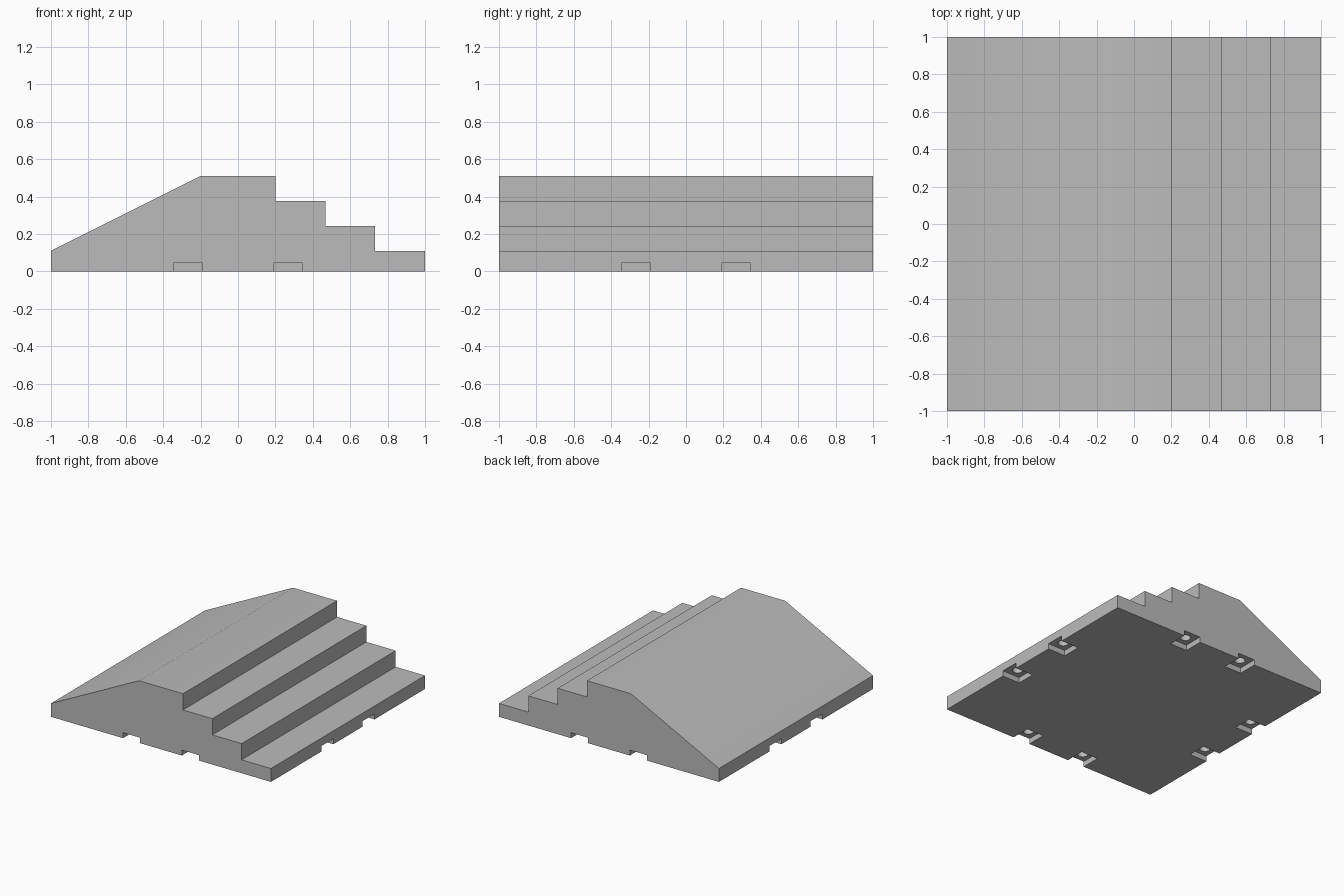
import bpy
import bmesh
import math
from mathutils import Matrix, Vector

cube = bpy.data.objects.get("Cube")
if cube:
    bpy.data.objects.remove(cube, do_unlink=True)

STONE = (0.5, 0.5, 0.5, 1.0)
stone = bpy.data.materials.new("stone grey")
stone.use_nodes = True
stone.diffuse_color = STONE
stone.node_tree.nodes["Principled BSDF"].inputs["Base Color"].default_value = STONE


def add_object(name, bm):
    bmesh.ops.recalc_face_normals(bm, faces=bm.faces)
    mesh = bpy.data.meshes.new(name)
    bm.to_mesh(mesh)
    bm.free()
    mesh.materials.append(stone)
    obj = bpy.data.objects.new(name, mesh)
    bpy.context.collection.objects.link(obj)
    return obj


# Stepped platform: ramp on the right, flat crest, stairs down to the left
BASE, RISE, CREST = 0.11, 0.1335, 0.2
TREAD = (1 - CREST) / 3
profile = [(-1, 0), (1, 0), (1, BASE)]
for step in range(1, 4):
    x = 1 - step * TREAD
    z = BASE + step * RISE
    profile += [(x, z - RISE), (x, z)]
profile += [(-CREST, BASE + 3 * RISE), (-1, BASE)]

bm = bmesh.new()
side = bm.faces.new([bm.verts.new((x, -1, z)) for x, z in profile])
grown = bmesh.ops.extrude_face_region(bm, geom=[side])["geom"]
bmesh.ops.translate(bm, vec=(0, 2, 0),
                    verts=[v for v in grown if isinstance(v, bmesh.types.BMVert)])
platform = add_object("stair_platform", bm)

# Connector notches under every edge, each with a round socket in its ceiling
OFFSET, WIDTH, DEPTH, HEIGHT = 0.267, 0.155, 0.16, 0.045
SOCKET_RADIUS, SOCKET_DEPTH = 0.04, 0.055
notches, sockets = bmesh.new(), bmesh.new()
for quarter in range(4):
    turn = Matrix.Rotation(quarter * math.pi / 2, 4, "Z")
    for sign in (-1, 1):
        # the notch box runs past the outer edge and the underside
        box = (Matrix.Translation((sign * OFFSET, -1, 0))
               @ Matrix.Diagonal((WIDTH, 2 * DEPTH, 2 * HEIGHT, 1)))
        bmesh.ops.create_cube(notches, size=1, matrix=turn @ box)
        top = HEIGHT + SOCKET_DEPTH
        hole = Matrix.Translation(Vector((sign * OFFSET, DEPTH / 2 - 1, top / 2)))
        bmesh.ops.create_cone(sockets, cap_ends=True, segments=24,
                              radius1=SOCKET_RADIUS, radius2=SOCKET_RADIUS,
                              depth=top, matrix=turn @ hole)

for name, cutter_bm in (("notch_cutter", notches), ("socket_cutter", sockets)):
    cutter = add_object(name, cutter_bm)
    cutter.hide_render = True
    bpy.ops.object.select_all(action="DESELECT")
    bpy.context.view_layer.objects.active = platform
    platform.select_set(True)
    cut = platform.modifiers.new(name, "BOOLEAN")
    cut.operation = "DIFFERENCE"
    cut.solver = "EXACT"
    cut.object = cutter
    bpy.ops.object.modifier_apply(modifier=cut.name)
    bpy.data.objects.remove(cutter, do_unlink=True)

# Soft crease at the top of the ramp, sharp edges elsewhere
bpy.ops.object.shade_smooth_by_angle(angle=math.radians(30))
